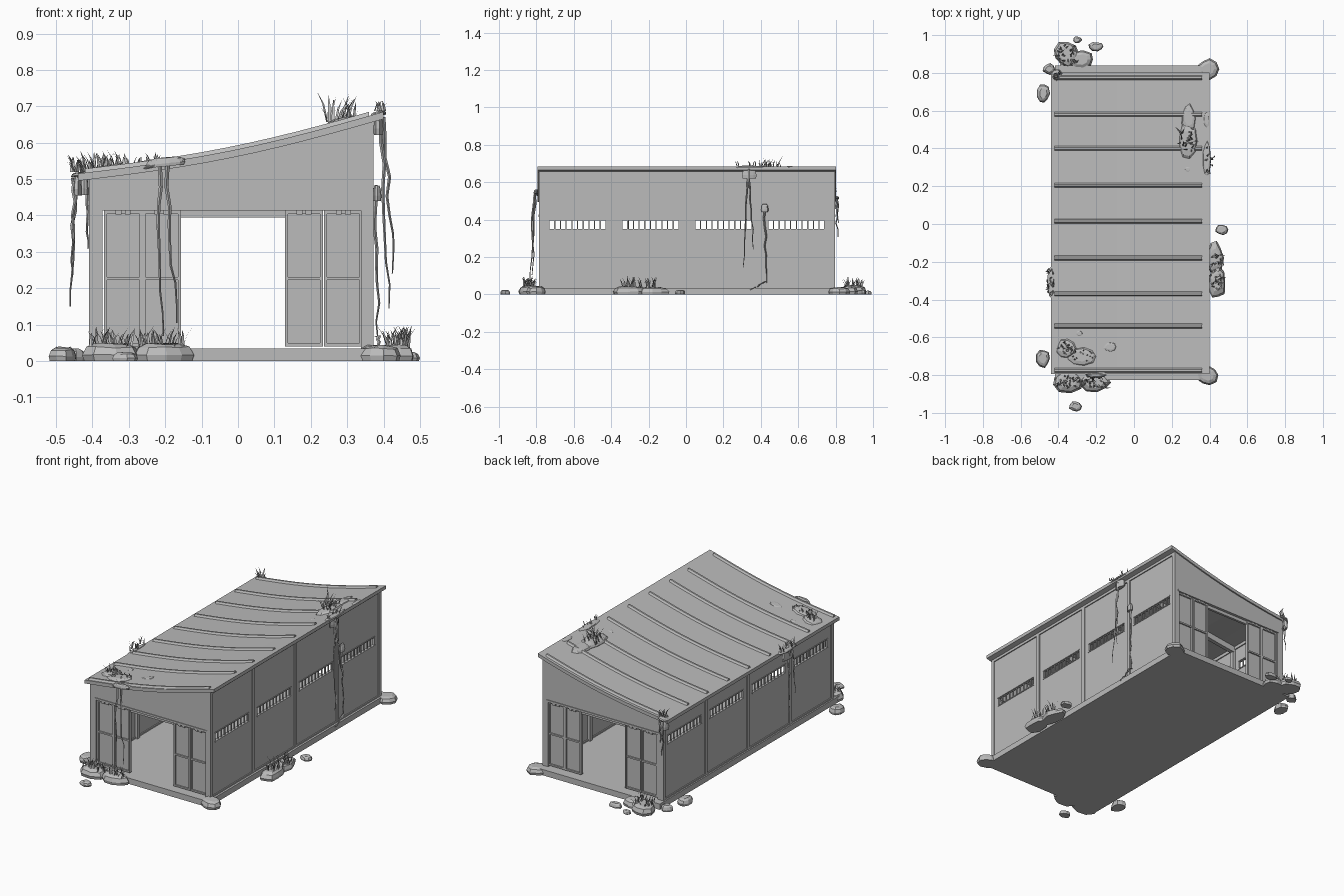
import bpy, bmesh, math, random
from mathutils import Vector

random.seed(4)
cube = bpy.data.objects.get("Cube")
if cube:
    bpy.data.objects.remove(cube)

grey = bpy.data.materials.new("weathered grey")
grey.use_nodes = True
COLOUR = (0.5, 0.5, 0.5, 1)
grey.diffuse_color = COLOUR
grey.node_tree.nodes["Principled BSDF"].inputs["Base Color"].default_value = COLOUR


def finish(bm, name):
    bmesh.ops.recalc_face_normals(bm, faces=bm.faces)
    mesh = bpy.data.meshes.new(name)
    bm.to_mesh(mesh)
    bm.free()
    mesh.materials.append(grey)
    obj = bpy.data.objects.new(name, mesh)
    bpy.context.collection.objects.link(obj)
    return obj


def box(bm, x0, x1, y0, y1, z0, z1):
    made = bmesh.ops.create_cube(bm, size=1)["verts"]
    for v in made:
        v.co = Vector(((x0 + x1) / 2 + v.co.x * (x1 - x0),
                       (y0 + y1) / 2 + v.co.y * (y1 - y0),
                       (z0 + z1) / 2 + v.co.z * (z1 - z0)))


def loft(bm, rings):
    """Skin closed rings of points and cap both ends."""
    rows = [[bm.verts.new(p) for p in ring] for ring in rings]
    n = len(rows[0])
    for a, b in zip(rows, rows[1:]):
        for i in range(n):
            bm.faces.new((a[i], a[(i + 1) % n], b[(i + 1) % n], b[i]))
    bm.faces.new(rows[0][::-1])
    bm.faces.new(rows[-1])


def roof_z(x):
    t = (x + 0.44) / 0.84
    return 0.515 + 0.17 * t - 0.022 * math.sin(math.pi * t)


def sagging_strip(bm, x0, x1, y0, y1, low, high, taper=0):
    """Beam across the shed that follows the sagging roof line."""
    rings = []
    for i in range(13):
        x = x0 + (x1 - x0) * i / 12
        z = roof_z(x)
        rings.append([(x, y0, z + low), (x, y1, z + low),
                      (x, y1 - taper, z + high), (x, y0 + taper, z + high)])
    loft(bm, rings)


LEFT, RIGHT, FRONT, BACK = -0.41, 0.373, -0.785, 0.795
MID = (FRONT + BACK) / 2
POSTS = [FRONT + 0.01 + i * (BACK - FRONT - 0.02) / 4 for i in range(5)]

# Floor slab
bm = bmesh.new()
box(bm, -0.418, 0.385, -0.825, 0.84, 0, 0.034)
finish(bm, "floor_slab")

# Roof sheet with raised ribs and rafters underneath
bm = bmesh.new()
sagging_strip(bm, -0.44, 0.4, FRONT - 0.008, BACK + 0.008, -0.02, 0)
finish(bm, "roof_sheet")
bm = bmesh.new()
for y in (-0.775, -0.54, -0.37, -0.18, 0.015, 0.205, 0.4, 0.58, 0.775):
    sagging_strip(bm, -0.42, 0.36, y - 0.014, y + 0.014, -0.003, 0.011, 0.009)
finish(bm, "roof_ribs")
bm = bmesh.new()
for y in POSTS[1:-1]:
    sagging_strip(bm, LEFT + 0.01, RIGHT - 0.01, y - 0.012, y + 0.012, -0.055, -0.018)
finish(bm, "rafters")

# Long walls with barred window slots, posts and rails
for side, x, out in (("left", RIGHT, 1), ("right", LEFT, -1)):
    top = roof_z(x) - 0.015
    a, b = sorted((x - out * 0.018, x - out * 0.006))
    wall, trim, bars = bmesh.new(), bmesh.new(), bmesh.new()
    box(wall, a, b, FRONT, BACK, 0.03, 0.35)
    box(wall, a, b, FRONT, BACK, 0.395, top)
    edges = [FRONT]
    for p, q in zip(POSTS, POSTS[1:]):
        c = (p + q) / 2
        edges += [c - 0.152, c + 0.152]
        for i in range(11):
            y = c - 0.152 + i * 0.0304
            box(bars, a + 0.003, b - 0.003, y - 0.003, y + 0.003, 0.345, 0.4)
        for z in (0.344, 0.396):
            box(trim, a - 0.003, b + 0.003, c - 0.157, c + 0.157, z, z + 0.006)
    edges.append(BACK)
    for y0, y1 in zip(edges[::2], edges[1::2]):
        box(wall, a, b, y0, y1, 0.35, 0.395)
    for y in POSTS:
        box(trim, min(x, x - out * 0.035), max(x, x - out * 0.035), y - 0.011, y + 0.011, 0.03, top)
    box(trim, a - 0.006, b + 0.006, FRONT, BACK, top - 0.02, top)
    box(trim, a - 0.006, b + 0.006, FRONT, BACK, 0.03, 0.042)
    finish(wall, side + "_wall")
    finish(trim, side + "_wall_trim")
    finish(bars, side + "_window_bars")

# End walls: gable, corner posts, door track and sliding doors
for end, y, out in (("front", FRONT, -1), ("back", BACK, 1)):
    def span(d0, d1):
        return sorted((y - out * d0, y - out * d1))

    bm = bmesh.new()
    g0, g1 = span(0, 0.02)
    rings = []
    for i in range(13):
        x = LEFT + (RIGHT - LEFT) * i / 12
        z = roof_z(x) - 0.015
        rings.append([(x, g0, 0.422), (x, g1, 0.422), (x, g1, z), (x, g0, z)])
    loft(bm, rings)
    box(bm, LEFT, -0.372, g0, g1, 0.03, 0.43)
    box(bm, 0.347, RIGHT, g0, g1, 0.03, 0.43)
    finish(bm, end + "_gable")

    bm = bmesh.new()
    box(bm, -0.38, 0.35, *span(-0.004, 0.025), 0.414, 0.426)
    box(bm, -0.16, 0.135, *span(0.012, 0.026), 0.395, 0.416)
    finish(bm, end + "_door_track")

    doors, rollers = bmesh.new(), bmesh.new()
    for x0 in (-0.368, -0.262, 0.129, 0.237):
        x1 = x0 + 0.105
        box(doors, x0, x1, *span(0.014, 0.02), 0.04, 0.414)
        for p, q in ((x0, x0 + 0.008), (x1 - 0.008, x1)):
            box(doors, p, q, *span(0.005, 0.022), 0.04, 0.414)
        for z in (0.04, 0.222, 0.404):
            box(doors, x0, x1, *span(0.006, 0.022), z, z + 0.009)
        for x in (x0 + 0.04, x0 + 0.065):
            box(rollers, x - 0.008, x + 0.008, *span(0.001, 0.01), 0.402, 0.416)
    finish(doors, end + "_sliding_doors")
    finish(rollers, end + "_door_rollers")


def rock(bm, x, y, rx, ry, h, z=0.0, slope=0.0):
    """Flat-bottomed lump with a chipped outline."""
    n = 9
    jag = [random.uniform(0.82, 1.08) for _ in range(n)]
    rings = []
    for scale, level in ((0.93, 0), (1, 0.35), (0.85, 0.8), (0.55, 1)):
        ring = []
        for i, j in enumerate(jag):
            u = math.tau * i / n
            dx = rx * scale * j * math.cos(u)
            lift = level * h * random.uniform(0.88, 1) if level else 0
            ring.append((x + dx, y + ry * scale * j * math.sin(u), z + lift + slope * dx))
        rings.append(ring)
    loft(bm, rings)


def tuft(bm, x, y, z, rx, ry, count, height):
    """Scatter of bent, tapering grass blades."""
    for _ in range(count):
        base = Vector((x + random.uniform(-rx, rx), y + random.uniform(-ry, ry), z))
        u = random.uniform(0, math.tau)
        lean = Vector((math.cos(u), math.sin(u), 0))
        wide = Vector((-lean.y, lean.x, 0)) * 0.004
        h = height * random.uniform(0.5, 1)
        mid = base + lean * h * 0.2 + Vector((0, 0, h * 0.6))
        tip = base + lean * h * 0.5 + Vector((0, 0, h))
        a, b, c, d, e = [bm.verts.new(p) for p in
                         (base - wide, base + wide, mid + wide * 0.8, mid - wide * 0.8, tip)]
        bm.faces.new((a, b, c, d))
        bm.faces.new((d, c, e))


# Rocks and grass around the foot of the walls
rocks, grass = bmesh.new(), bmesh.new()
for spot in ((-0.35, -0.83, 0.09, 0.065, 0.05), (-0.21, -0.84, 0.085, 0.055, 0.05),
             (-0.48, -0.71, 0.04, 0.05, 0.04), (-0.31, -0.965, 0.035, 0.03, 0.025),
             (0.39, -0.8, 0.06, 0.055, 0.045), (0.43, -0.18, 0.045, 0.09, 0.04),
             (0.44, -0.31, 0.05, 0.09, 0.045), (0.465, -0.03, 0.035, 0.028, 0.025),
             (0.39, 0.82, 0.06, 0.055, 0.04), (-0.36, 0.9, 0.07, 0.07, 0.05),
             (-0.28, 0.87, 0.07, 0.05, 0.045), (-0.2, 0.94, 0.04, 0.025, 0.025),
             (-0.3, 0.975, 0.024, 0.02, 0.02), (-0.48, 0.69, 0.035, 0.055, 0.04),
             (-0.45, 0.82, 0.035, 0.03, 0.035)):
    rock(rocks, *spot)
for spot in ((-0.35, -0.84, 0.04, 0.06, 0.03, 32, 0.06), (-0.21, -0.84, 0.04, 0.06, 0.03, 28, 0.06),
             (0.44, -0.25, 0.035, 0.03, 0.1, 40, 0.065), (-0.35, 0.9, 0.035, 0.05, 0.05, 36, 0.06)):
    tuft(grass, *spot)
finish(rocks, "ground_rocks")
finish(grass, "ground_grass")

# Moss lumps and grass on the roof and along its eaves
moss, growth = bmesh.new(), bmesh.new()
for x, y, rx, ry, h in ((-0.36, -0.66, 0.055, 0.055, 0.022), (-0.28, -0.7, 0.08, 0.05, 0.02),
                        (-0.2, -0.785, 0.065, 0.03, 0.012), (-0.13, -0.65, 0.038, 0.03, 0.012),
                        (-0.29, -0.58, 0.02, 0.016, 0.012), (0.29, 0.56, 0.04, 0.08, 0.02),
                        (0.285, 0.44, 0.055, 0.1, 0.025), (0.285, 0.29, 0.018, 0.018, 0.01),
                        (0.385, 0.34, 0.022, 0.11, 0.014), (0.385, 0.55, 0.016, 0.05, 0.012),
                        (-0.44, -0.31, 0.02, 0.09, 0.012), (-0.41, 0.79, 0.03, 0.03, 0.014)):
    rock(moss, x, y, rx, ry, h, roof_z(x) - 0.008, 0.2)
for x, y, rx, ry, n, h in ((-0.36, -0.66, 0.04, 0.03, 22, 0.05), (-0.27, -0.7, 0.06, 0.03, 14, 0.035),
                           (0.28, 0.45, 0.04, 0.06, 28, 0.085), (-0.44, -0.31, 0.02, 0.08, 22, 0.05),
                           (-0.41, 0.79, 0.02, 0.02, 14, 0.055), (0.39, 0.34, 0.015, 0.07, 10, 0.03)):
    tuft(growth, x, y, roof_z(x) + 0.005, rx, ry, n, h)
# Hanging clods under the eaves where the vines start
for x, y, ry in ((0.386, 0.34, 0.04), (-0.442, -0.31, 0.05), (-0.425, 0.79, 0.025)):
    rock(moss, x, y, 0.014, ry, 0.055, roof_z(x) - 0.06)
rock(moss, -0.2, -0.8, 0.055, 0.014, 0.025, 0.535, 0.1)
finish(moss, "roof_moss")
finish(growth, "roof_grass")


def vine(bm, start, end, thick=0.006):
    """Thin kinked strand tapering to its tip."""
    start, end = Vector(start), Vector(end)
    rings = []
    for i in range(9):
        t = i / 8
        p = start.lerp(end, t) + Vector([random.uniform(-0.006, 0.006) for _ in range(3)])
        r = thick * (1 - 0.7 * t)
        rings.append([(p.x + r * math.cos(u), p.y + r * math.sin(u), p.z)
                      for u in (0, math.pi / 2, math.pi, math.pi * 1.5)])
    loft(bm, rings)


# Vines hanging down the walls
bm = bmesh.new()
for a, b in (((-0.218, -0.81, 0.54), (-0.21, -0.835, 0.07)), ((-0.195, -0.81, 0.54), (-0.17, -0.82, 0.1)),
             ((0.395, 0.33, 0.67), (0.415, 0.31, 0.14)), ((0.4, 0.34, 0.67), (0.43, 0.36, 0.24)),
             ((0.38, 0.42, 0.46), (0.385, 0.43, 0.06)), ((0.382, 0.43, 0.07), (0.39, 0.34, 0.02)),
             ((-0.45, -0.31, 0.5), (-0.46, -0.3, 0.15)), ((-0.45, -0.35, 0.5), (-0.455, -0.36, 0.24)),
             ((-0.42, 0.8, 0.51), (-0.415, 0.81, 0.31)), ((-0.4, 0.81, 0.51), (-0.4, 0.815, 0.38))):
    vine(bm, a, b)
rock(bm, 0.382, 0.42, 0.012, 0.022, 0.045, 0.44)
finish(bm, "hanging_vines")
